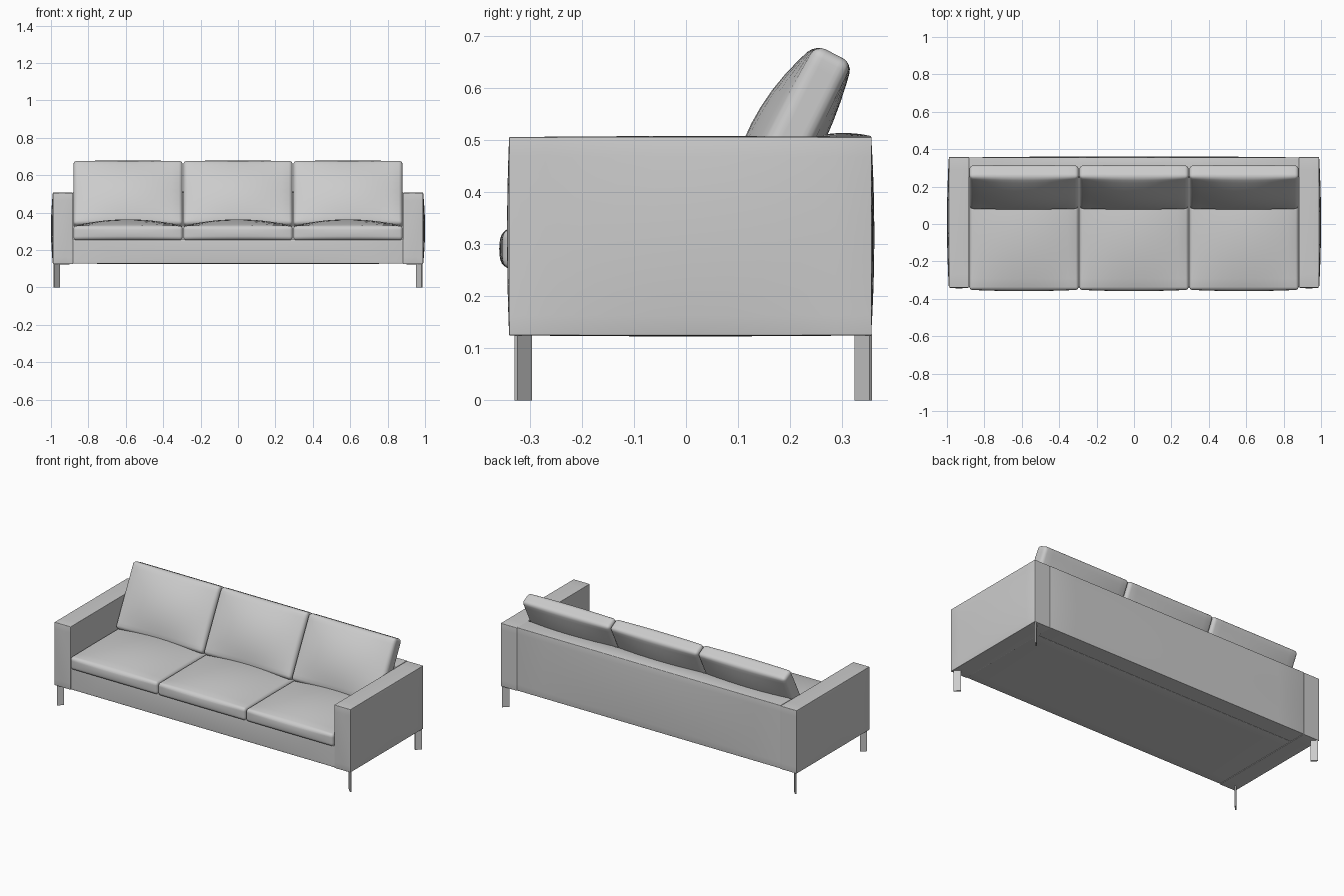
import bpy, bmesh
from math import radians, sin, cos
from mathutils import Vector, Matrix

cube = bpy.data.objects.get("Cube")
if cube:
    bpy.data.objects.remove(cube, do_unlink=True)

# Single upholstery colour
GREY = (0.6, 0.6, 0.6, 1)
mat = bpy.data.materials.new("soft grey")
mat.use_nodes = True
mat.diffuse_color = GREY
mat.node_tree.nodes["Principled BSDF"].inputs["Base Color"].default_value = GREY


def soft_box(name, lo, hi, bevel=0.0, bulges=(), matrix=Matrix(), cuts=10):
    """Box from lo to hi with rounded edges; each bulge is (axis, sign, amount)."""
    lo, hi = Vector(lo), Vector(hi)
    mid, half = (lo + hi) / 2, (hi - lo) / 2
    bm = bmesh.new()
    bmesh.ops.create_cube(bm, size=2)
    bmesh.ops.scale(bm, vec=half, verts=bm.verts)
    if bevel:
        bmesh.ops.bevel(bm, geom=bm.edges[:], offset=bevel, segments=4,
                        profile=0.5, affect='EDGES')
    if bulges:
        for axis in range(3):
            normal = Vector([float(i == axis) for i in range(3)])
            for i in range(1, cuts):
                co = normal * half[axis] * (2 * i / cuts - 1)
                bmesh.ops.bisect_plane(bm, geom=bm.verts[:] + bm.edges[:] + bm.faces[:],
                                       plane_co=co, plane_no=normal)
        # Push each side outwards, most at its middle
        for v in bm.verts:
            t = [v.co[i] / half[i] for i in range(3)]
            for axis, sign, amount in bulges:
                fall = max(0.0, t[axis] * sign)
                for other in range(3):
                    if other != axis:
                        fall *= 1 - t[other] ** 2
                v.co[axis] += sign * amount * fall
    bmesh.ops.translate(bm, vec=mid, verts=bm.verts)
    bm.transform(matrix)
    bmesh.ops.recalc_face_normals(bm, faces=bm.faces)
    mesh = bpy.data.meshes.new(name)
    bm.to_mesh(mesh)
    bm.free()
    mesh.materials.append(mat)
    obj = bpy.data.objects.new(name, mesh)
    bpy.context.collection.objects.link(obj)
    bpy.ops.object.select_all(action='DESELECT')
    obj.select_set(True)
    bpy.context.view_layer.objects.active = obj
    bpy.ops.object.shade_smooth_by_angle(angle=radians(35))
    return obj


# Arms, and a diagonal plate leg under each corner
for side, s in (("left", 1), ("right", -1)):
    x0, x1 = sorted((s * 0.882, s * 0.99))
    soft_box(side + "_arm", (x0, -0.34, 0.125), (x1, 0.357, 0.506), 0.002,
             [(0, s, 0.01), (1, -1, 0.004), (2, 1, 0.002), (2, -1, 0.002)])
    for end, y, d in (("front", -0.3125, -1), ("back", 0.341, 1)):
        turn = Matrix.Translation((s * 0.969, y, 0)) @ Matrix.Rotation(radians(45 * s * d), 4, 'Z')
        soft_box(f"{end}_{side}_leg", (-0.02, -0.004, 0), (0.02, 0.004, 0.127), matrix=turn)

# Seat base and back rail
soft_box("seat_base", (-0.882, -0.338, 0.127), (0.882, 0.25, 0.256), 0.002,
         [(1, -1, 0.003), (2, -1, 0.002)])
soft_box("back_rail", (-0.882, 0.25, 0.127), (0.882, 0.356, 0.508), 0.002,
         [(1, 1, 0.006), (2, 1, 0.006)])

# Three seat cushions and three leaning back cushions
tilt = radians(27)
height, thick, half_w = 0.385, 0.078, 0.292
up = Vector((0, sin(tilt), cos(tilt)))
back = Vector((0, cos(tilt), -sin(tilt)))
centre = Vector((0, 0.25, 0.684)) - up * height / 2 + back * thick / 2
for i, place in enumerate(("right", "middle", "left")):
    x = (i - 1) * 0.588
    soft_box(place + "_seat_cushion", (x - half_w, -0.352, 0.253), (x + half_w, 0.25, 0.329), 0.016,
             [(2, 1, 0.035), (1, -1, 0.007)])
    lean = Matrix.Translation(centre + Vector((x, 0, 0))) @ Matrix.Rotation(-tilt, 4, 'X')
    soft_box(place + "_back_cushion", (-half_w, -thick / 2, -height / 2),
             (half_w, thick / 2, height / 2), 0.02,
             [(1, -1, 0.042), (1, 1, 0.022)], lean)
